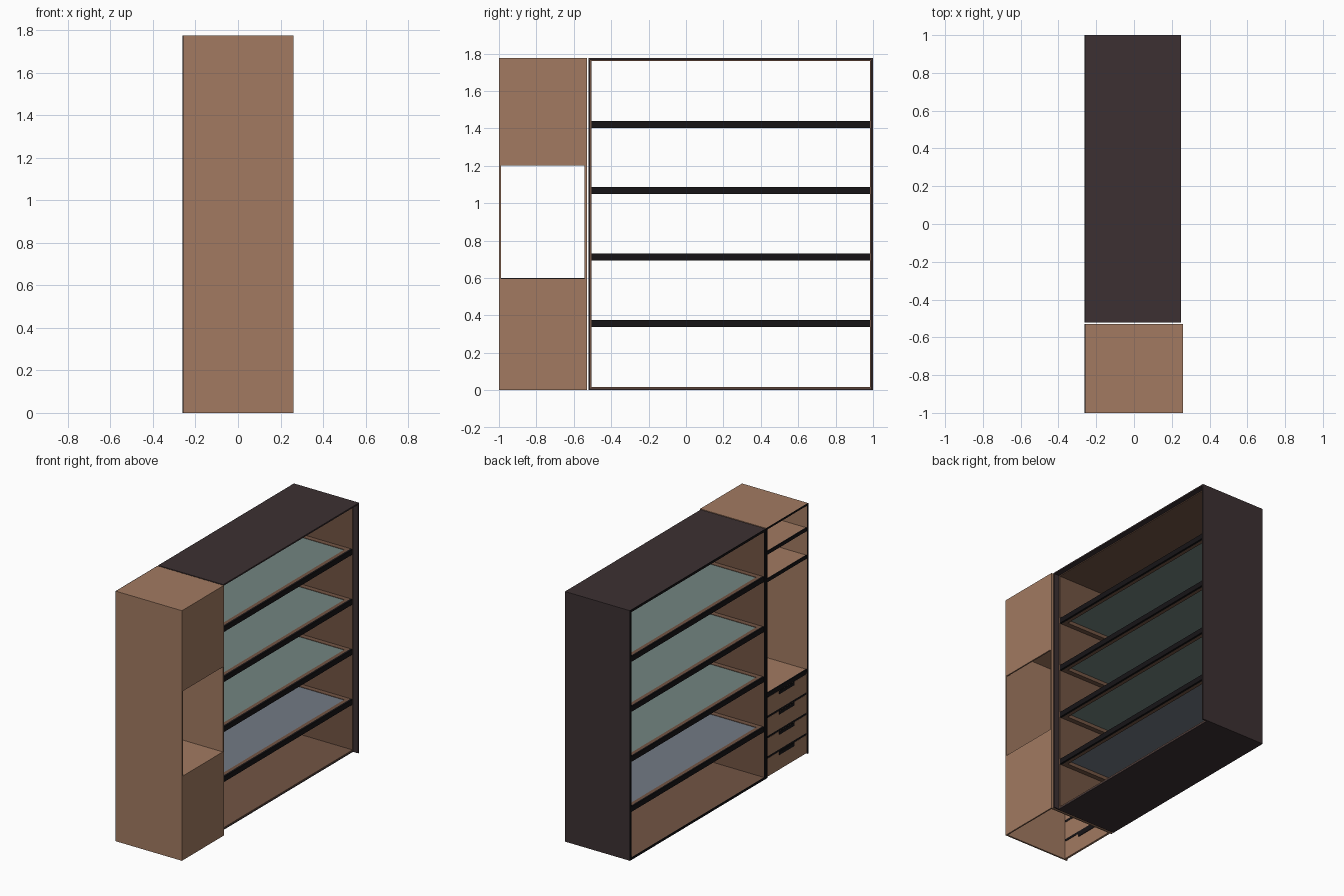
import bpy
import bmesh
from mathutils import Vector

if "Cube" in bpy.data.objects:
    bpy.data.objects.remove(bpy.data.objects["Cube"])


def material(name, rgb):
    m = bpy.data.materials.new(name)
    m.diffuse_color = (*rgb, 1)
    m.use_nodes = True
    m.node_tree.nodes["Principled BSDF"].inputs["Base Color"].default_value = m.diffuse_color
    return m


OAK = material("oak", (0.36, 0.195, 0.12))
DARK = material("dark_wood", (0.045, 0.03, 0.032))
BLACK = material("black_edge", (0.008, 0.007, 0.008))
LINER = material("brown_liner", (0.17, 0.09, 0.058))
GLASS = material("green_glass", (0.17, 0.235, 0.22))
BLUE = material("blue_glass", (0.17, 0.195, 0.235))


def boxes(name, mat, *ranges):
    """One object made of boxes, each given as (x0, x1, y0, y1, z0, z1)."""
    bm = bmesh.new()
    for x0, x1, y0, y1, z0, z1 in ranges:
        lo, hi = Vector((x0, y0, z0)), Vector((x1, y1, z1))
        verts = bmesh.ops.create_cube(bm, size=1)["verts"]
        bmesh.ops.scale(bm, vec=hi - lo, verts=verts)
        bmesh.ops.translate(bm, vec=(lo + hi) / 2, verts=verts)
    me = bpy.data.meshes.new(name)
    bm.to_mesh(me)
    bm.free()
    me.materials.append(mat)
    ob = bpy.data.objects.new(name, me)
    bpy.context.collection.objects.link(ob)
    return ob


def ring(x0, x1, y0, y1, z0, z1, t):
    """Four boards around an opening that runs along x."""
    return [(x0, x1, y0, y0 + t, z0, z1), (x0, x1, y1 - t, y1, z0, z1),
            (x0, x1, y0 + t, y1 - t, z0, z0 + t),
            (x0, x1, y0 + t, y1 - t, z1 - t, z1)]


H = 1.775

# Wide open shelf unit: dark shell, brown lining, black front edge
Y0, Y1, XB = -0.522, 1.0, 0.21
boxes("shelf_unit_shell", DARK,
      (-0.257, 0.25, Y0, Y0 + 0.01, 0, H), (-0.257, 0.25, Y1 - 0.01, Y1, 0, H),
      (-0.257, 0.25, Y0 + 0.01, Y1 - 0.01, H - 0.01, H),
      (-0.257, XB, Y0 + 0.01, Y1 - 0.01, 0, 0.01))
boxes("shelf_unit_lining", LINER,
      *ring(-0.257, XB, Y0 + 0.01, Y1 - 0.01, 0.01, H - 0.01, 0.006))
boxes("shelf_unit_front_edge", BLACK, *ring(-0.261, -0.257, Y0, Y1, 0, H, 0.016))

# Glass shelves in wooden frames with black rails on both long sides
YA, YB = Y0 + 0.016, Y1 - 0.016
for i in range(4):
    z0 = 0.338 + 0.355 * i
    z1 = z0 + 0.037
    boxes(f"shelf_frame_{i + 1}", LINER,
          (-0.245, -0.22, YA, YB, z0, z1), (XB - 0.04, XB - 0.015, YA, YB, z0, z1),
          (-0.22, XB - 0.04, YA, YA + 0.035, z0, z1),
          (-0.22, XB - 0.04, YB - 0.035, YB, z0, z1))
    boxes(f"shelf_rails_{i + 1}", BLACK,
          (-0.257, -0.245, YA, YB, z0, z1), (XB - 0.015, XB, YA, YB, z0, z1))
    boxes(f"glass_panel_{i + 1}", GLASS if i else BLUE,
          (-0.22, XB - 0.04, YA + 0.035, YB - 0.035, z1 - 0.012, z1 - 0.003))

# Tower cabinet: side walls, top, shelves, partial back on the +x side
T0, T1, W = -1.0, -0.53, 0.012
IN0, IN1 = T0 + W, T1 - W
boxes("tower_walls", OAK, (-0.257, 0.26, T0, IN0, 0, H), (-0.257, 0.26, IN1, T1, 0, H),
      (-0.257, 0.26, IN0, IN1, H - W, H))
boxes("tower_back_panels", OAK, (0.25, 0.26, IN0, IN1, 1.2, H - W),
      (0.25, 0.26, IN0, IN1, 0, 0.58))
SHELVES = (0.58, 1.39, 1.585)
boxes("tower_shelves", OAK,
      *[(-0.25, 0.25 if z > 1 else 0.26, IN0, IN1, z, z + 0.018) for z in SHELVES])
boxes("tower_shelf_edges", BLACK,
      *[(-0.258, -0.25, IN0, IN1, z - 0.004, z + 0.02) for z in SHELVES])
boxes("tower_front_edge", BLACK, (-0.261, -0.257, T0, IN0, 0, H),
      (-0.261, -0.257, IN1, T1, 0, H), (-0.261, -0.257, IN0, IN1, H - W, H))

# Four drawer fronts with black gap strips and central pulls
PITCH, YC = 0.144, (T0 + T1) / 2
for i in range(4):
    z = PITCH * i
    boxes(f"drawer_front_{i + 1}", OAK, (-0.255, -0.24, IN0, IN1, z + 0.004, z + PITCH - 0.012))
    boxes(f"drawer_pull_{i + 1}", BLACK,
          (-0.254, -0.238, IN0, IN1, z + PITCH - 0.012, z + PITCH + 0.004),
          (-0.258, -0.236, YC - 0.085, YC + 0.085, z + PITCH - 0.036, z + PITCH - 0.012))
